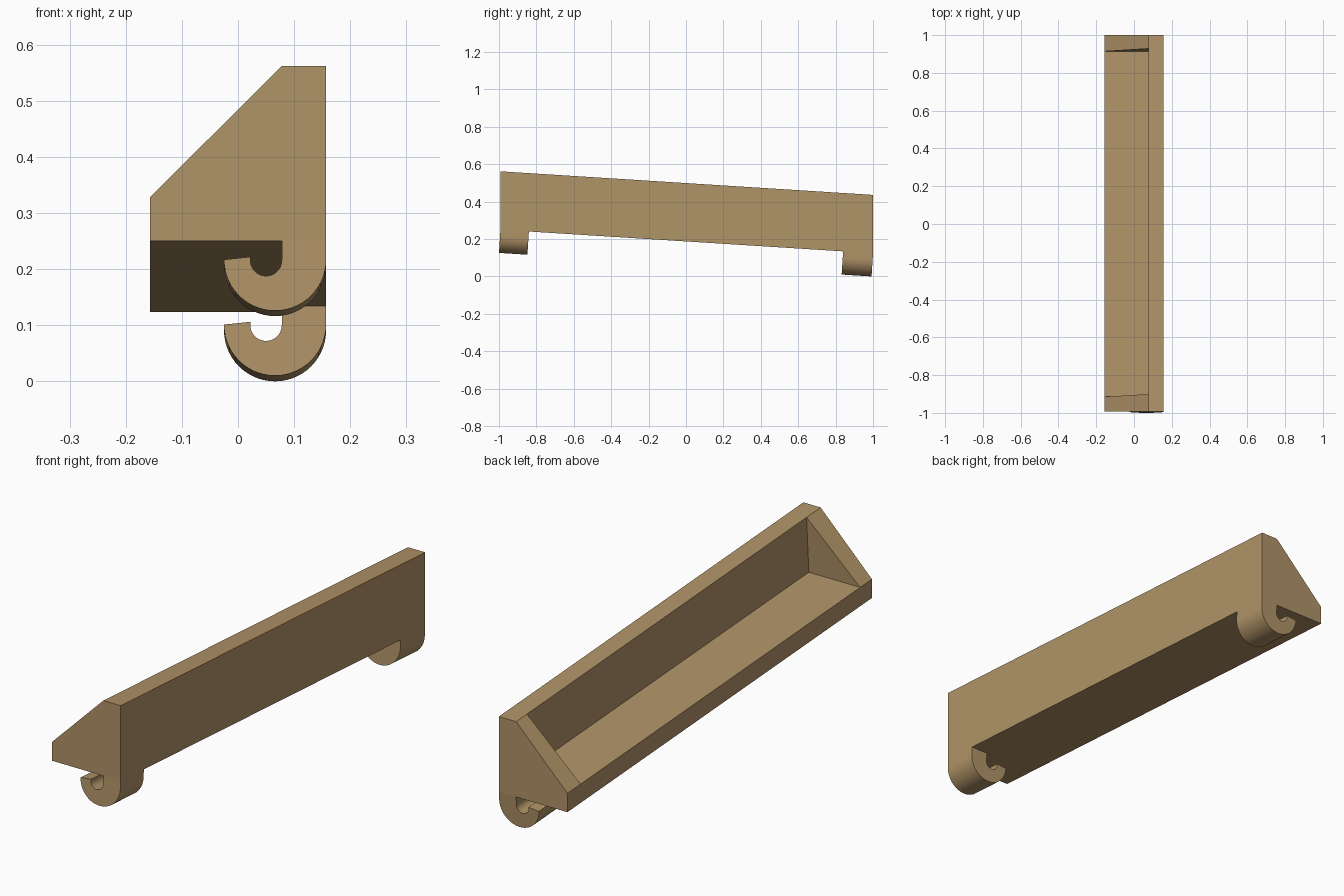
import bpy, bmesh, math
from mathutils import Vector

if "Cube" in bpy.data.objects:
    bpy.data.objects.remove(bpy.data.objects["Cube"])

SLOPE = 0.0632            # the whole shelf drops gently towards the back
FRONT, BACK = -0.992, 1.0
X0, X1, XP = -0.157, 0.157, 0.078   # lip side, back panel outside and inside
H, T = 0.312, 0.078                 # body height, floor thickness

wood = bpy.data.materials.new("tan_wood")
wood.diffuse_color = (0.434, 0.292, 0.136, 1)
wood.use_nodes = True
wood.node_tree.nodes["Principled BSDF"].inputs["Base Color"].default_value = wood.diffuse_color


def place(x, y, h, lean=0.0):
    """Height h above the sloping underside; lean tips walls square to the slope."""
    return Vector((x, y + lean * h, 0.25 - SLOPE * (y - FRONT) + h))


def finish(name, bm):
    bmesh.ops.recalc_face_normals(bm, faces=bm.faces)
    me = bpy.data.meshes.new(name)
    bm.to_mesh(me)
    bm.free()
    ob = bpy.data.objects.new(name, me)
    me.materials.append(wood)
    bpy.context.collection.objects.link(ob)
    return ob


# Trough body: solid prism with an open pocket between two end walls
def trough():
    bm = bmesh.new()
    outline = [(X0, 0), (X1, 0), (X1, H), (XP, H), (X0, T)]
    ends = []
    for y, y_in in ((FRONT, -0.915), (BACK, 0.914)):
        o = [bm.verts.new(place(x, y, h)) for x, h in outline]
        lip, corner, peak = [bm.verts.new(place(x, y_in, T) + Vector((0, SLOPE * (h - T), h - T)) 
                             - Vector((0, 0, SLOPE * SLOPE * (h - T))))
                             for x, h in ((X0, T), (XP, T), (XP, H))]
        bm.faces.new(o)                              # outer end
        bm.faces.new((o[4], o[3], peak, lip))        # sloping rim
        bm.faces.new((lip, corner, peak))            # inner end wall
        ends.append((o, lip, corner, peak))
    (a, la, ca, pa), (b, lb, cb, pb) = ends
    bm.faces.new((a[0], a[1], b[1], b[0]))           # underside
    bm.faces.new((a[1], a[2], b[2], b[1]))           # back panel outside
    bm.faces.new((a[2], a[3], pa, pb, b[3], b[2]))   # top edge
    bm.faces.new((a[0], a[4], la, lb, b[4], b[0]))   # lip
    bm.faces.new((la, ca, cb, lb))                   # pocket floor
    bm.faces.new((ca, pa, pb, cb))                   # back panel inside
    finish("trough_body", bm)


# J-shaped hook hanging below the body
def hook(name, y0, y1, n=28):
    prof = [(X1, 0)]
    prof += [(0.066 + 0.091 * math.cos(math.pi * i / n),
              -0.033 - 0.091 * math.sin(math.pi * i / n)) for i in range(n + 1)]
    prof += [(0.022, -0.028)]
    prof += [(0.050 - 0.028 * math.cos(math.pi * i / n),
              -0.034 - 0.028 * math.sin(math.pi * i / n)) for i in range(n + 1)]
    prof += [(XP, 0)]
    bm = bmesh.new()
    f = [bm.verts.new(place(x, y0, h, SLOPE)) for x, h in prof]
    r = [bm.verts.new(place(x, y1, h, SLOPE)) for x, h in prof]
    bm.faces.new(f)
    bm.faces.new(r[::-1])
    for i in range(len(prof) - 1):                   # top stays open against the body
        bm.faces.new((f[i], f[i + 1], r[i + 1], r[i]))
    ob = finish(name, bm)
    bpy.ops.object.select_all(action='DESELECT')
    ob.select_set(True)
    bpy.context.view_layer.objects.active = ob
    bpy.ops.object.shade_smooth_by_angle(angle=math.radians(30))


trough()
hook("front_hook", FRONT, -0.84)
hook("back_hook", 0.84, BACK)
